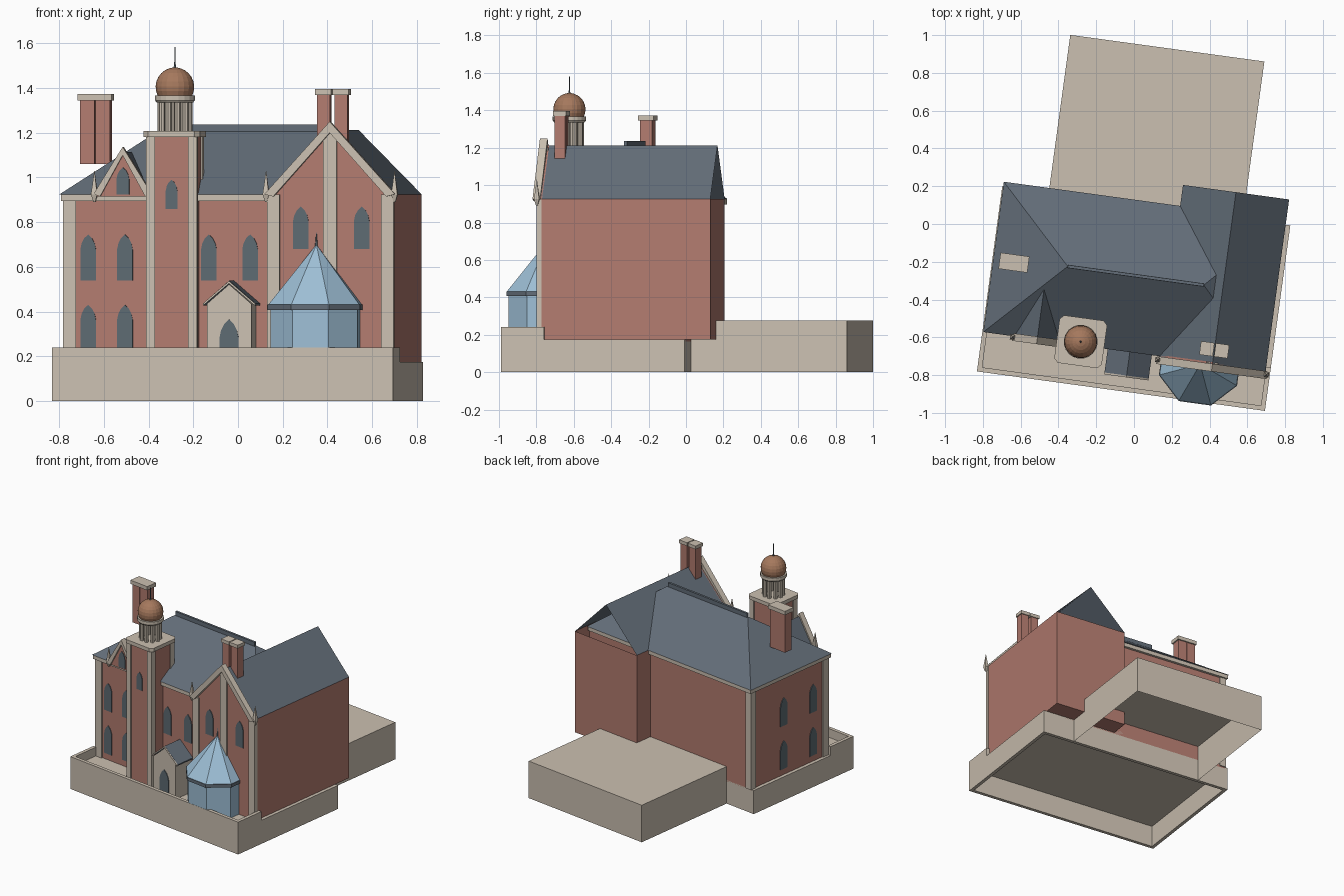
import bpy, math
from mathutils import Matrix

cube = bpy.data.objects.get("Cube")
if cube:
    bpy.data.objects.remove(cube)

# The whole estate is turned slightly clockwise on its plot
TURN = Matrix.Rotation(math.radians(-7.8), 4, 'Z')


def material(name, r, g, b):
    m = bpy.data.materials.new(name)
    m.use_nodes = True
    m.diffuse_color = (r, g, b, 1)
    m.node_tree.nodes["Principled BSDF"].inputs["Base Color"].default_value = (r, g, b, 1)
    return m


STONE = material("pale stone", .60, .53, .44)
BRICK = material("red brick", .45, .20, .16)
SLATE = material("grey slate", .125, .155, .19)
GLASS = material("window grey", .11, .145, .17)
BLUE = material("light blue glazing", .34, .52, .67)
COPPER = material("copper", .38, .19, .11)


def mesh(name, mat, verts, faces):
    me = bpy.data.meshes.new(name)
    me.from_pydata(verts, [], faces)
    me.materials.append(mat)
    me.update()
    ob = bpy.data.objects.new(name, me)
    bpy.context.collection.objects.link(ob)
    ob.matrix_world = TURN
    return ob


def extrude(name, mat, outline, axis, lo, hi, top=True, bottom=True):
    """Extrude a 2D outline along one axis."""
    place = {'x': lambda p, d: (d, p[0], p[1]),
             'y': lambda p, d: (p[0], d, p[1]),
             'z': lambda p, d: (p[0], p[1], d)}[axis]
    n = len(outline)
    verts = [place(p, d) for d in (lo, hi) for p in outline]
    faces = [(i, (i + 1) % n, n + (i + 1) % n, n + i) for i in range(n)]
    if bottom:
        faces.append(tuple(reversed(range(n))))
    if top:
        faces.append(tuple(range(n, 2 * n)))
    ob = mesh(name, mat, verts, faces)
    # outward normals
    import bmesh
    bm = bmesh.new()
    bm.from_mesh(ob.data)
    bmesh.ops.recalc_face_normals(bm, faces=bm.faces)
    bm.to_mesh(ob.data)
    bm.free()
    return ob


def box(name, mat, x0, x1, y0, y1, z0, z1, **ends):
    return extrude(name, mat, [(x0, y0), (x1, y0), (x1, y1), (x0, y1)], 'z', z0, z1, **ends)


def block(name, mat, x, y, half, z0, z1):
    return box(name, mat, x - half, x + half, y - half, y + half, z0, z1)


def lathe(name, mat, x, y, profile, sides, spin=0.0):
    """Stack of (radius, height) rings around a vertical axis."""
    verts, faces = [], []
    for r, z in profile:
        for i in range(sides):
            a = spin + math.tau * i / sides
            verts.append((x + r * math.cos(a), y + r * math.sin(a), z))
    for k in range(len(profile) - 1):
        for i in range(sides):
            j = (i + 1) % sides
            a, b = k * sides, (k + 1) * sides
            faces.append((a + i, a + j, b + j, b + i))
    faces.append(tuple(reversed(range(sides))))
    faces.append(tuple(range(len(verts) - sides, len(verts))))
    return mesh(name, mat, verts, faces)


def window(name, c, z0, z1, w, face, axis='y'):
    """Thin pointed-arch plate standing just proud of a wall."""
    rise = w * .95
    half = [(.5, z0), (.5, z1 - rise), (.42, z1 - rise * .6), (.25, z1 - rise * .25)]
    pts = [(c + w * f, z) for f, z in half] + [(c, z1)]
    pts += [(c - w * f, z) for f, z in reversed(half)]
    extrude(name, GLASS, pts, axis, face - .004, face + .004)


def coping(name, c, half, foot, apex, thick, y0, y1):
    pts = [(c - half, foot), (c, apex), (c + half, foot),
           (c + half - thick, foot - .01), (c, apex - thick * 1.25), (c - half + thick, foot - .01)]
    extrude(name, STONE, pts, 'y', y0, y1)


# Hollow plinth: terrace deck, low side walls, taller forecourt parapet
L, R, F, B, DECK, W = -.718, .821, -.886, .105, .175, .025
box("terrace_deck", STONE, L + W, R - W, F + W, B - W, DECK - .012, DECK)
box("plinth_front", STONE, L, R, F, F + W, 0, .24)
box("plinth_back", STONE, L, R, B - W, B, 0, DECK)
for side, x in (("left", R - W), ("right", L)):
    box(f"plinth_{side}", STONE, x, x + W, F + W, B - W, 0, DECK)
    box(f"parapet_{side}", STONE, x, x + W, F + W, -.655, DECK, .24)

# Rear annex, open underneath
box("rear_annex", STONE, -.47, .567, B, .946, 0, .275, bottom=False)

# Main block with cornice and hipped roof
box("main_walls", BRICK, -.692, .788, -.65, .105, DECK - .01, .91)
box("main_cornice", STONE, -.708, .785, -.67, .124, .895, .925)
EAVE, RIDGE, MID = .925, 1.212, -.27
mesh("main_roof", SLATE,
     [(-.713, -.675, EAVE), (.79, -.675, EAVE), (.79, .128, EAVE), (-.713, .128, EAVE),
      (-.317, MID, RIDGE), (.41, MID, RIDGE)],
     [(0, 1, 5, 4), (1, 2, 5), (2, 3, 4, 5), (3, 0, 4)])
box("ridge_cap", SLATE, -.317, .41, MID - .008, MID + .008, 1.19, 1.237)

# Cross wing with gabled roof, open behind the rear gable
WC, WL, WR, WF, WB = .512, .229, .796, -.688, .24
box("wing_walls", BRICK, WL, WR, WF, WB, DECK, EAVE, top=False)
extrude("wing_front_gable", BRICK, [(WL, EAVE), (WC, RIDGE), (WR, EAVE)], 'y', WF, WF + .02)
mesh("wing_roof", SLATE,
     [(WL, WF, EAVE), (WL, WB, EAVE), (WC, WF, RIDGE), (WC, WB, RIDGE), (WR, WF, EAVE), (WR, WB, EAVE)],
     [(0, 2, 3, 1), (2, 4, 5, 3)])
coping("wing_coping", WC, .295, .925, 1.25, .04, -.718, -.677)

# Small gabled dormer on the front eave
DC = -.425
extrude("dormer_gable", BRICK, [(DC - .125, .915), (DC, 1.115), (DC + .125, .915)], 'y', -.688, -.66)
mesh("dormer_roof", SLATE,
     [(DC - .125, -.672, .92), (DC, -.672, 1.115), (DC + .125, -.672, .92), (DC, -.408, 1.115)],
     [(0, 1, 3), (1, 2, 3)])
coping("dormer_coping", DC, .132, .925, 1.137, .03, -.7, -.66)

# Pinnacles at the gable feet
for i, (x, y) in enumerate(((-.555, -.68), (.222, -.695), (.802, -.695))):
    lathe(f"pinnacle_{i}", STONE, x, y, [(.006, .89), (.02, .925), (.013, .96), (.001, 1.03)], 4, math.pi / 4)

# Stone pilasters
for name, x0, x1, top in (("inner", .227, .283, .925), ("middle", .48, .541, 1.2), ("outer", .741, .798, .925)):
    box(f"wing_pilaster_{name}", STONE, x0, x1, -.698, -.67, DECK, top)
box("corner_pilaster_front", STONE, -.7, -.642, -.66, -.602, DECK, .9)
box("corner_pilaster_back", STONE, -.7, -.65, .065, .113, DECK, .9)

# Windows
for x in (-.587, -.421):
    window("front_lower_window", x, .22, .43, .07, -.651)
for x in (-.587, -.421, -.042, .144):
    window("front_upper_window", x, .54, .745, .07, -.651)
for x in (.378, .653):
    window("wing_window", x, .68, .87, .07, WF - .001)
for y in (-.22, -.51):
    for z in (.22, .54):
        window("side_window", y, z, z + .207, .07, -.693, 'x')
window("dormer_window", DC, .925, 1.045, .058, -.689)

# Clock-style tower: brick shaft, stone corners and cap
TX, TY = -.195, -.656
block("tower_shaft", BRICK, TX, TY, .107, DECK, 1.19)
for sx in (-1, 1):
    for sy in (-1, 1):
        block("tower_corner", STONE, TX + sx * .095, TY + sy * .095, .02, DECK, 1.185)
window("tower_window", TX, .86, .99, .052, TY - .108)
c, k = .127, .105
extrude("tower_cap", STONE,
        [(TX + a, TY + b) for a, b in ((-k, -c), (k, -c), (c, -k), (c, k), (k, c), (-k, c), (-c, k), (-c, -k))],
        'z', 1.18, 1.207)

# Lantern with ring of columns, copper dome and spike
for i in range(10):
    a = math.tau * i / 10
    lathe("lantern_column", STONE, TX + .065 * math.cos(a), TY + .065 * math.sin(a),
          [(.014, 1.2), (.014, 1.345)], 8)
lathe("lantern_ring", STONE, TX, TY, [(.082, 1.335), (.09, 1.345), (.09, 1.367)], 20)
dome = [(.087 * math.cos(t), 1.405 + .087 * math.sin(t))
        for t in (math.radians(-27 + 14.4 * i) for i in range(9))]
lathe("dome", COPPER, TX, TY, dome[:-1] + [(.008, 1.492)], 20)
lathe("dome_spike", GLASS, TX, TY, [(.008, 1.48), (.003, 1.51), (.002, 1.583)], 6)

# Entrance porch
PX = .07
extrude("porch_body", STONE, [(PX - .1, DECK), (PX + .1, DECK), (PX + .1, .435), (PX, .522), (PX - .1, .435)],
        'y', -.804, -.64)
extrude("porch_roof", SLATE,
        [(PX - .118, .428), (PX, .53), (PX + .118, .428), (PX + .118, .437), (PX, .539), (PX - .118, .437)],
        'y', -.8, -.65)
extrude("porch_trim", STONE,
        [(PX - .118, .426), (PX, .526), (PX + .118, .426), (PX + .118, .436), (PX, .537), (PX - .118, .436)],
        'y', -.81, -.8)
window("porch_door", PX, .18, .365, .085, -.805)

# Octagonal glazed bay with pointed roof
GX, GY, EIGHTH = .448, -.688, math.pi / 8
lathe("bay_walls", BLUE, GX, GY, [(.213, DECK), (.213, .415)], 8, EIGHTH)
lathe("bay_rim", SLATE, GX, GY, [(.226, .408), (.226, .432)], 8, EIGHTH)
lathe("bay_roof", BLUE, GX, GY, [(.222, .432), (.004, .695)], 8, EIGHTH)
lathe("bay_spike", GLASS, GX, GY, [(.007, .685), (.001, .755)], 6)

# Twin-shaft chimneys
for x in (-.637, -.567):
    block("left_chimney_shaft", BRICK, x, -.289, .033, 1.06, 1.35)
box("left_chimney_cap", STONE, -.679, -.525, -.332, -.246, 1.345, 1.373)
for x in (.472, .551):
    block("wing_chimney_shaft", BRICK, x, -.602, .029, 1.1, 1.375)
    block("wing_chimney_cap", STONE, x, -.602, .036, 1.37, 1.395)
